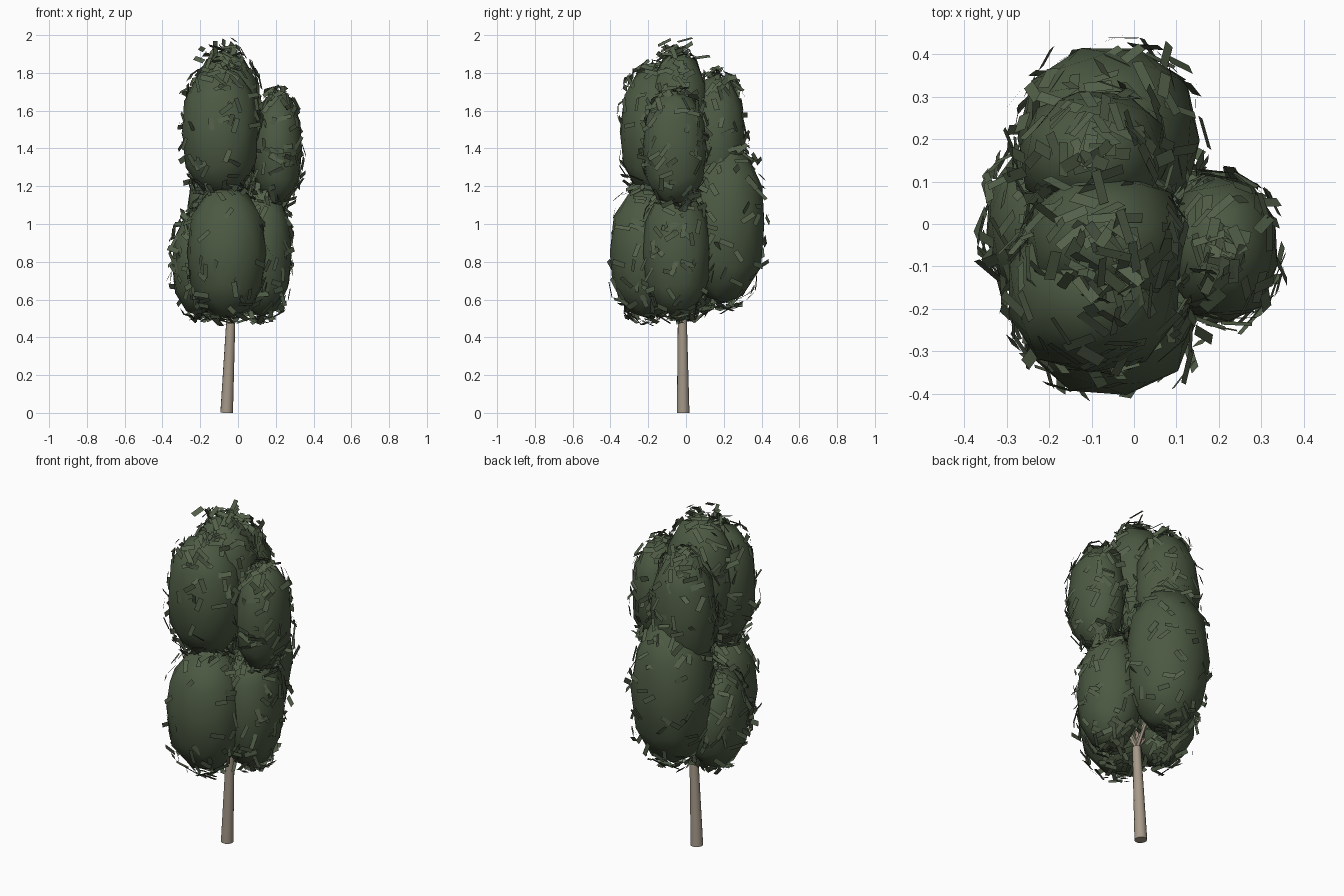
import bpy, bmesh, math, random
from mathutils import Vector, Matrix

if "Cube" in bpy.data.objects:
    bpy.data.objects.remove(bpy.data.objects["Cube"])

random.seed(7)


def material(name, rgb):
    m = bpy.data.materials.new(name)
    m.diffuse_color = (*rgb, 1)
    m.use_nodes = True
    m.node_tree.nodes["Principled BSDF"].inputs["Base Color"].default_value = m.diffuse_color
    return m


BARK = material("bark", (0.38, 0.32, 0.25))
GREEN = material("foliage_green", (0.072, 0.100, 0.055))
LEAF = material("leaf_green", (0.088, 0.118, 0.068))


def finish(bm, name, mat, smooth):
    me = bpy.data.meshes.new(name)
    bm.to_mesh(me)
    bm.free()
    me.materials.append(mat)
    for p in me.polygons:
        p.use_smooth = smooth
    ob = bpy.data.objects.new(name, me)
    bpy.context.collection.objects.link(ob)
    return ob


def limb(name, a, b, r1, r2, sides=10):
    """Tapered round limb from a to b."""
    a, b = Vector(a), Vector(b)
    bm = bmesh.new()
    rot = (b - a).to_track_quat('Z', 'Y').to_matrix().to_4x4()
    bmesh.ops.create_cone(bm, cap_ends=True, segments=sides, radius1=r1, radius2=r2,
                          depth=(b - a).length,
                          matrix=Matrix.Translation((a + b) / 2) @ rot)
    ob = finish(bm, name, BARK, True)
    bpy.ops.object.select_all(action='DESELECT')
    bpy.context.view_layer.objects.active = ob
    ob.select_set(True)
    bpy.ops.object.shade_smooth_by_angle(angle=math.radians(50))


def bulge(d, c, r, power=2.4):
    """Point in direction d on a slightly boxy ellipsoid."""
    k = sum(abs(x) ** power for x in d) ** (-1 / power)
    return Vector([c[i] + d[i] * k * r[i] for i in range(3)])


def leaf(bm, p, n):
    """Flat four-sided leaf at p, facing roughly along n."""
    u = n.orthogonal().normalized()
    u.rotate(Matrix.Rotation(random.uniform(0, math.tau), 3, n))
    v = n.cross(u) * random.uniform(0.011, 0.015)
    u = u * random.uniform(0.032, 0.043)
    bm.faces.new([bm.verts.new(p + u * a + v * b)
                  for a, b in ((-1, -1), (1, -1), (1, 1), (-1, 1))])


def jitter(s):
    return s * Vector([random.uniform(-1, 1) for _ in range(3)])


# foliage clumps: centre, radii, z turn
CLUMPS = {
    "lower_front": ((-0.06, -0.20, 0.85), (0.21, 0.205, 0.35), 0.2),
    "lower_left": ((-0.20, 0.00, 0.79), (0.15, 0.19, 0.28), 0.5),
    "lower_right": ((0.125, -0.05, 0.85), (0.16, 0.18, 0.34), 0.9),
    "lower_back": ((-0.06, 0.20, 1.00), (0.215, 0.22, 0.42), 0.3),
    "upper_front": ((-0.095, -0.16, 1.49), (0.205, 0.19, 0.345), 0.6),
    "upper_right": ((0.21, -0.06, 1.40), (0.13, 0.17, 0.30), 0.1),
    "upper_back": ((-0.095, 0.16, 1.44), (0.175, 0.155, 0.35), 0.8),
    "upper_middle": ((-0.065, -0.04, 1.55), (0.19, 0.165, 0.36), 0.4),
}

# trunk, with a few branches running up into the crown
FORK = (-0.035, -0.02, 0.56)
limb("trunk", (-0.06, -0.015, 0), FORK, 0.034, 0.023, 12)
for name in ("lower_left", "lower_right", "lower_back", "upper_middle"):
    limb(name + "_branch", FORK, CLUMPS[name][0], 0.014, 0.006, 6)

# clumps and the loose leaves around them, thickest at tops and bottoms
leaves = bmesh.new()
for name, (c, r, turn) in CLUMPS.items():
    bm = bmesh.new()
    bmesh.ops.create_icosphere(bm, subdivisions=2, radius=1, matrix=Matrix.Rotation(turn, 4, 'Z'))
    for v in bm.verts:
        v.co = bulge(v.co.copy(), c, r)
    finish(bm, name + "_clump", GREEN, True)

    for i in range(150):
        polar, around = random.uniform(0.05, 3.09), random.uniform(0, math.tau)
        d = Vector((math.sin(polar) * math.cos(around), math.sin(polar) * math.sin(around),
                    math.cos(polar)))
        n = Vector((d.x / r[0], d.y / r[1], d.z / r[2])).normalized()
        s = random.uniform(0.97, 1.10)
        p = bulge(d, c, [x * s for x in r])
        leaf(leaves, p, (n + jitter(0.45)).normalized())

# leafy tuft at the very top
for i in range(22):
    p = Vector((random.gauss(-0.06, 0.05), random.gauss(-0.05, 0.05), random.uniform(1.87, 1.975)))
    leaf(leaves, p, (Vector((0, 0, 1)) + jitter(0.8)).normalized())
finish(leaves, "leaves", LEAF, False)
